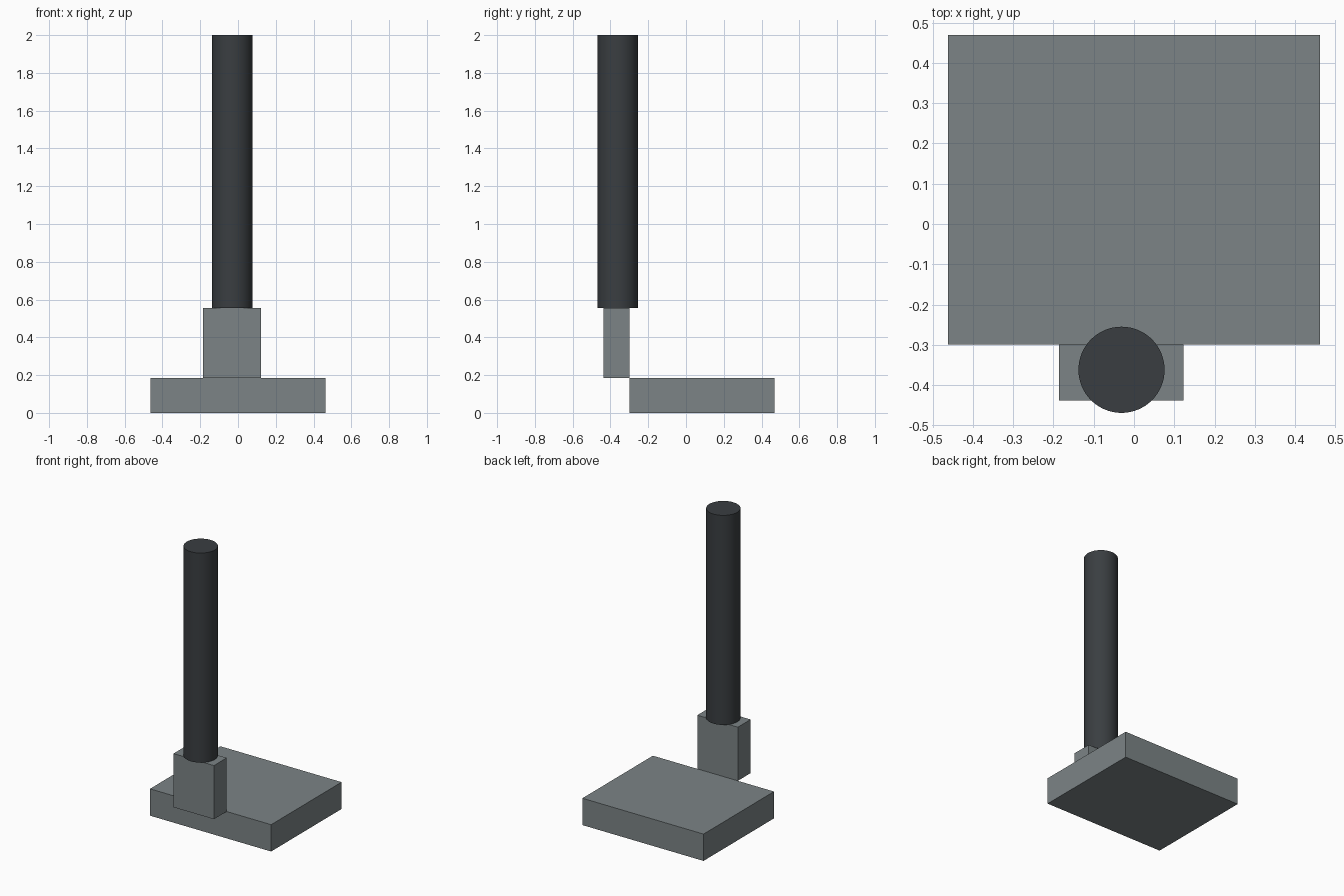
import bpy
import math

if "Cube" in bpy.data.objects:
    bpy.data.objects.remove(bpy.data.objects["Cube"])


def material(name, rgb):
    mat = bpy.data.materials.new(name)
    mat.diffuse_color = (*rgb, 1)
    mat.use_nodes = True
    mat.node_tree.nodes["Principled BSDF"].inputs["Base Color"].default_value = mat.diffuse_color
    return mat


def box(name, x0, x1, y0, y1, z0, z1, mat):
    bpy.ops.mesh.primitive_cube_add(
        size=1, location=((x0 + x1) / 2, (y0 + y1) / 2, (z0 + z1) / 2))
    ob = bpy.context.object
    ob.name = name
    ob.scale = (x1 - x0, y1 - y0, z1 - z0)
    bpy.ops.object.transform_apply(location=False, rotation=False, scale=True)
    ob.data.materials.append(mat)
    return ob


steel = material("steel_grey", (0.20, 0.23, 0.238))
dark = material("dark_grey", (0.042, 0.048, 0.053))

# Wide base slab and the bracket block at its front edge
box("base_slab", -0.462, 0.462, -0.299, 0.469, 0.0, 0.185, steel)
box("pole_bracket", -0.186, 0.123, -0.438, -0.299, 0.185, 0.555, steel)

# Tall dark pole standing on the bracket
bpy.ops.mesh.primitive_cylinder_add(
    vertices=64, radius=0.107, depth=2.0 - 0.555,
    location=(-0.031, -0.362, (2.0 + 0.555) / 2))
pole = bpy.context.object
pole.name = "pole"
bpy.ops.object.shade_smooth_by_angle(angle=math.radians(30))
pole.data.materials.append(dark)
